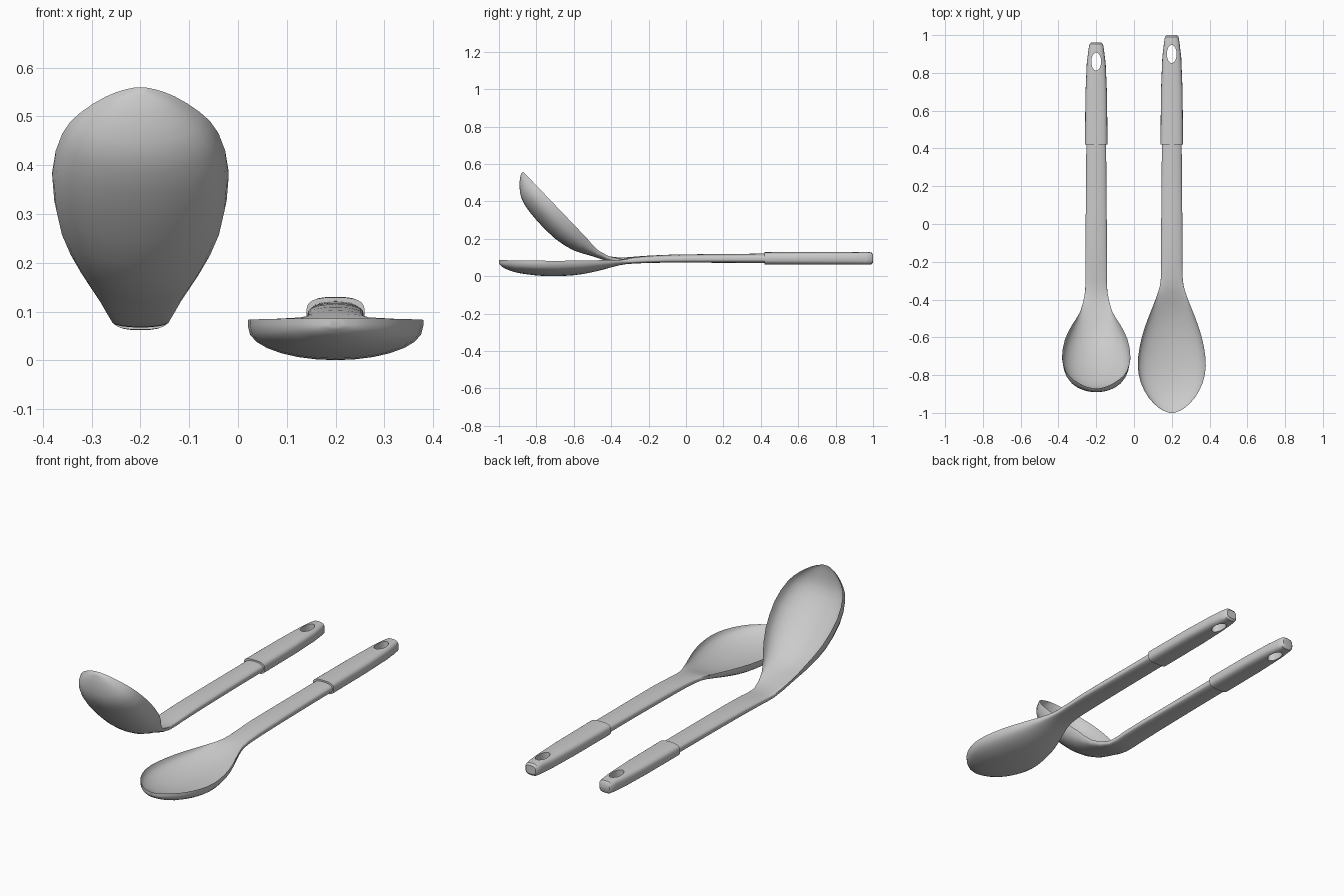
import bpy, bmesh, math
from mathutils import Vector

default = bpy.data.objects.get("Cube")
if default:
    bpy.data.objects.remove(default, do_unlink=True)

GREY = (0.6, 0.6, 0.6, 1)
grey = bpy.data.materials.new("grey_plastic")
grey.use_nodes = True
grey.diffuse_color = GREY
grey.node_tree.nodes["Principled BSDF"].inputs["Base Color"].default_value = GREY

EDGE = 0.012   # thickness at the rim
ARC = 14       # segments across each face of the spoon


def smooth_path(rows, steps):
    """Interpolate station rows with a Catmull-Rom curve."""
    pts = [Vector(r) for r in rows]
    pts = [pts[0]] + pts + [pts[-1]]
    out = []
    for a, b, c, d in zip(pts, pts[1:], pts[2:], pts[3:]):
        for k in range(steps):
            t = k / steps
            out.append(b + (c - a) * (t / 2) + (a * 2 - b * 5 + c * 4 - d) * (t * t / 2)
                       + (b * 3 - a - c * 3 + d) * (t ** 3 / 2))
    return out + [pts[-1]]


def loft(name, rings):
    """Skin closed rings into a capped solid."""
    bm = bmesh.new()
    loops = [[bm.verts.new(p) for p in ring] for ring in rings]
    n = len(loops[0])
    for a, b in zip(loops, loops[1:]):
        for i in range(n):
            j = (i + 1) % n
            bm.faces.new((a[i], a[j], b[j], b[i]))
    bm.faces.new(loops[0])
    bm.faces.new(loops[-1])
    bmesh.ops.recalc_face_normals(bm, faces=bm.faces)
    mesh = bpy.data.meshes.new(name)
    bm.to_mesh(mesh)
    bm.free()
    mesh.materials.append(grey)
    obj = bpy.data.objects.new(name, mesh)
    bpy.context.collection.objects.link(obj)
    return obj


def shade(obj, angle):
    bpy.ops.object.select_all(action='DESELECT')
    obj.select_set(True)
    bpy.context.view_layer.objects.active = obj
    bpy.ops.object.shade_smooth_by_angle(angle=math.radians(angle))


def spoon_ring(x, station):
    """Upper and lower arcs, bulging by top and bottom, tilted about x."""
    y, z, width, top, bottom, tilt = station
    a = math.radians(tilt)
    up = Vector((0, math.sin(a), math.cos(a)))
    centre = Vector((x, y, z))
    ring = []
    for side in (1, -1):
        for i in range(ARC + 1):
            th = math.pi * i / ARC
            bulge = math.sin(th) ** 0.9
            h = top * bulge if side > 0 else -EDGE - bottom * bulge
            ring.append(centre + Vector((side * width * math.cos(th), 0, 0)) + up * h)
    return ring


def grip(name, x, end):
    """Rounded rectangular handle sleeve with a hanging slot."""
    start, mid = 0.42, 0.096
    rows = [(0, .06, .033), (.5, .057, .034), (.8, .05, .034), (.93, .041, .034),
            (.985, .036, .032), (1, .028, .022)]
    rings = []
    for t, w, h in rows:
        ring = []
        for i in range(24):
            a = math.tau * i / 24
            c, s = math.cos(a), math.sin(a)
            ring.append(Vector((x + w * math.copysign(abs(c) ** 0.7, c),
                                start + (end - start) * t,
                                mid + h * math.copysign(abs(s) ** 0.6, s))))
        rings.append(ring)
    obj = loft(name, rings)

    # hanging slot
    bpy.ops.mesh.primitive_cylinder_add(vertices=24, radius=1, depth=1,
                                        location=(x, end - 0.1, mid))
    cutter = bpy.context.object
    cutter.name = name + "_slot_cutter"
    cutter.scale = (0.026, 0.048, 0.3)
    cutter.hide_render = True
    mod = obj.modifiers.new("slot", 'BOOLEAN')
    mod.object = cutter
    mod.operation = 'DIFFERENCE'
    mod.solver = 'EXACT'
    shade(obj, 40)
    bpy.ops.object.modifier_apply(modifier=mod.name)
    bpy.data.objects.remove(cutter, do_unlink=True)
    shade(obj, 40)


# station: y, z, half width, top bulge, bottom bulge, tilt
shaft = [(.5, .1, .052, .022, .018, 0), (.2, .099, .054, .02, .015, 0),
         (-.1, .097, .057, .018, .012, 0)]
flat_bowl = [(-.28, .09, .057, .012, .01, 0), (-.36, .088, .072, -.002, .018, 0),
             (-.45, .086, .106, -.03, .04, 0), (-.55, .084, .144, -.05, .06, 0),
             (-.65, .083, .17, -.06, .069, 0), (-.75, .083, .18, -.062, .07, 0),
             (-.84, .084, .164, -.056, .063, 0), (-.92, .085, .122, -.04, .05, 0),
             (-.97, .086, .073, -.02, .031, 0), (-.99, .086, .04, -.008, .018, 0),
             (-1, .086, .012, 0, .006, 0)]

# raised bowl: distance along rim, half width, top bulge, bottom bulge
rim_rows = [(.02, .085, -.018, .03), (.115, .125, -.075, .083), (.23, .165, -.103, .112),
            (.37, .181, -.107, .116), (.48, .16, -.095, .104), (.54, .122, -.07, .078),
            (.585, .07, -.03, .038), (.603, .035, -.01, .014), (.61, .012, 0, .003)]
raised_bowl = [(-.25, .094, .058, .013, .012, 0), (-.36, .092, .059, .008, .012, 12)]
raised_bowl += [(-.45 - .69 * s, .12 + .72 * s, w, t, b, 46) for s, w, t, b in rim_rows]

for label, x, bowl, end in (("serving_spoon", .2, flat_bowl, 1.0),
                            ("ladle", -.2, raised_bowl, .96)):
    stations = smooth_path(shaft + bowl, 2)
    shade(loft(label + "_shaft_and_bowl", [spoon_ring(x, s) for s in stations]), 50)
    grip(label + "_grip", x, end)
